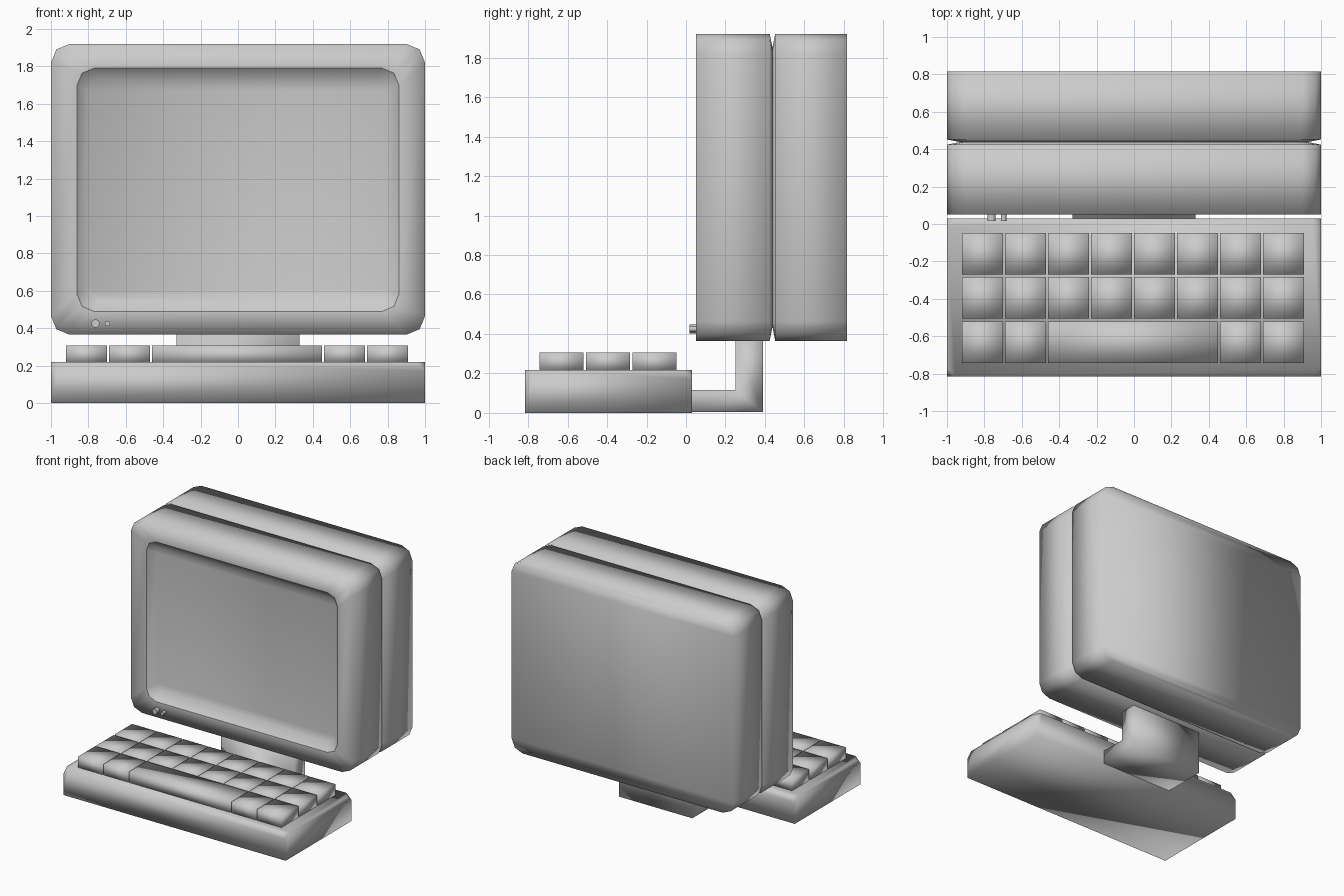
import bpy, bmesh
from math import cos, sin, pi
from mathutils import Matrix

cube = bpy.data.objects.get("Cube")
if cube:
    bpy.data.objects.remove(cube)

grey = bpy.data.materials.new("plain_grey")
grey.use_nodes = True
GREY = (0.6, 0.6, 0.6, 1)
grey.diffuse_color = GREY
grey.node_tree.nodes["Principled BSDF"].inputs["Base Color"].default_value = GREY


def finish(name, bm, smooth=True):
    """Turn a bmesh into a named object."""
    bmesh.ops.recalc_face_normals(bm, faces=bm.faces)
    for f in bm.faces:
        f.smooth = smooth
    mesh = bpy.data.meshes.new(name)
    bm.to_mesh(mesh)
    bm.free()
    mesh.materials.append(grey)
    obj = bpy.data.objects.new(name, mesh)
    bpy.context.collection.objects.link(obj)
    return obj


def box(x0, x1, y0, y1, z0, z1):
    bm = bmesh.new()
    bmesh.ops.create_cube(bm, size=1)
    bmesh.ops.scale(bm, vec=(x1 - x0, y1 - y0, z1 - z0), verts=bm.verts)
    bmesh.ops.translate(bm, vec=((x0 + x1) / 2, (y0 + y1) / 2, (z0 + z1) / 2), verts=bm.verts)
    return bm


def ring(bm, half, z0, z1, r, y):
    """Rectangle with two-step rounded corners, facing the front."""
    verts = []
    corners = [(1, z1 - r), (-1, z1 - r), (-1, z0 + r), (1, z0 + r)]
    for i, (side, zc) in enumerate(corners):
        for step in range(3):
            a = (i + step / 2) * pi / 2
            verts.append(bm.verts.new((side * (half - r) + r * cos(a), y, zc + r * sin(a))))
    return verts


def cap(bm, ring_verts):
    """Close a ring with horizontal strips."""
    right = ring_verts[9:] + ring_verts[:3]
    left = ring_verts[8:2:-1]
    for i in range(5):
        bm.faces.new((right[i], right[i + 1], left[i + 1], left[i]))


def shell(name, sections, sharp_ring=None):
    bm = bmesh.new()
    rings = [ring(bm, *s) for s in sections]
    for a, b in zip(rings, rings[1:]):
        for i in range(12):
            j = (i + 1) % 12
            bm.faces.new((a[i], a[j], b[j], b[i]))
    cap(bm, rings[0])
    cap(bm, rings[-1])
    if sharp_ring is not None:
        rim = set(rings[sharp_ring])
        for e in bm.edges:
            if rim.issuperset(e.verts):
                e.smooth = False
    return finish(name, bm)


# Monitor: front half with sunken screen, rear half, groove between them
BOTTOM, TOP = 0.365, 1.92
joint = (0.93, BOTTOM + 0.07, TOP - 0.07, 0.07)
full = (1, BOTTOM, TOP, 0.1)
shell("front_housing_and_screen", [
    (0.8, 0.55, 1.73, 0.06, 0.11),
    (0.86, 0.49, 1.79, 0.09, 0.05),
    (*full, 0.05), (*full, 0.424), (*joint, 0.438)], sharp_ring=1)
shell("rear_housing", [(*joint, 0.438), (*full, 0.452), (*full, 0.815)])

# Small buttons below the screen
for name, x, r in (("large_button", -0.762, 0.022), ("small_button", -0.697, 0.014)):
    bm = bmesh.new()
    bmesh.ops.create_cone(bm, cap_ends=True, segments=16, radius1=r, radius2=r, depth=0.04,
                          matrix=Matrix.Translation((x, 0.037, 0.425)) @ Matrix.Rotation(pi / 2, 4, "X"))
    button = finish(name, bm)
    button.data.set_sharp_from_angle(angle=pi / 4)

# L-shaped stand
bm = bmesh.new()
profile = [(0.02, 0.004), (0.39, 0.004), (0.39, 0.375), (0.25, 0.375), (0.25, 0.115), (0.02, 0.115)]
sides = [[bm.verts.new((x, y, z)) for y, z in profile] for x in (-0.33, 0.33)]
for s in sides:
    bm.faces.new((s[0], s[1], s[4], s[5]))
    bm.faces.new((s[1], s[2], s[3], s[4]))
for i in range(6):
    j = (i + 1) % 6
    bm.faces.new((sides[0][i], sides[0][j], sides[1][j], sides[1][i]))
finish("stand", bm)

# Keyboard base with clipped top corners
bm = box(-1, 1, -0.815, 0.03, 0, 0.218)
bmesh.ops.bevel(bm, geom=[v for v in bm.verts if v.co.z > 0.1], offset=0.045,
                segments=1, affect="VERTICES")
finish("keyboard_base", bm)

# Keys: three rows, the last one with a long space bar
PITCH, GAP = 0.23, 0.01
for row in range(3):
    y1 = -0.048 - row * 0.236
    spans = [(c, 1) for c in range(8)]
    if row == 2:
        spans = [(0, 1), (1, 1), (2, 4), (6, 1), (7, 1)]
    for col, width in spans:
        x0 = -0.92 + col * PITCH
        bm = box(x0, x0 + width * PITCH - GAP, y1 - 0.222, y1, 0.21, 0.307)
        finish("space_bar" if width > 1 else f"key_{row + 1}_{col + 1}", bm)
